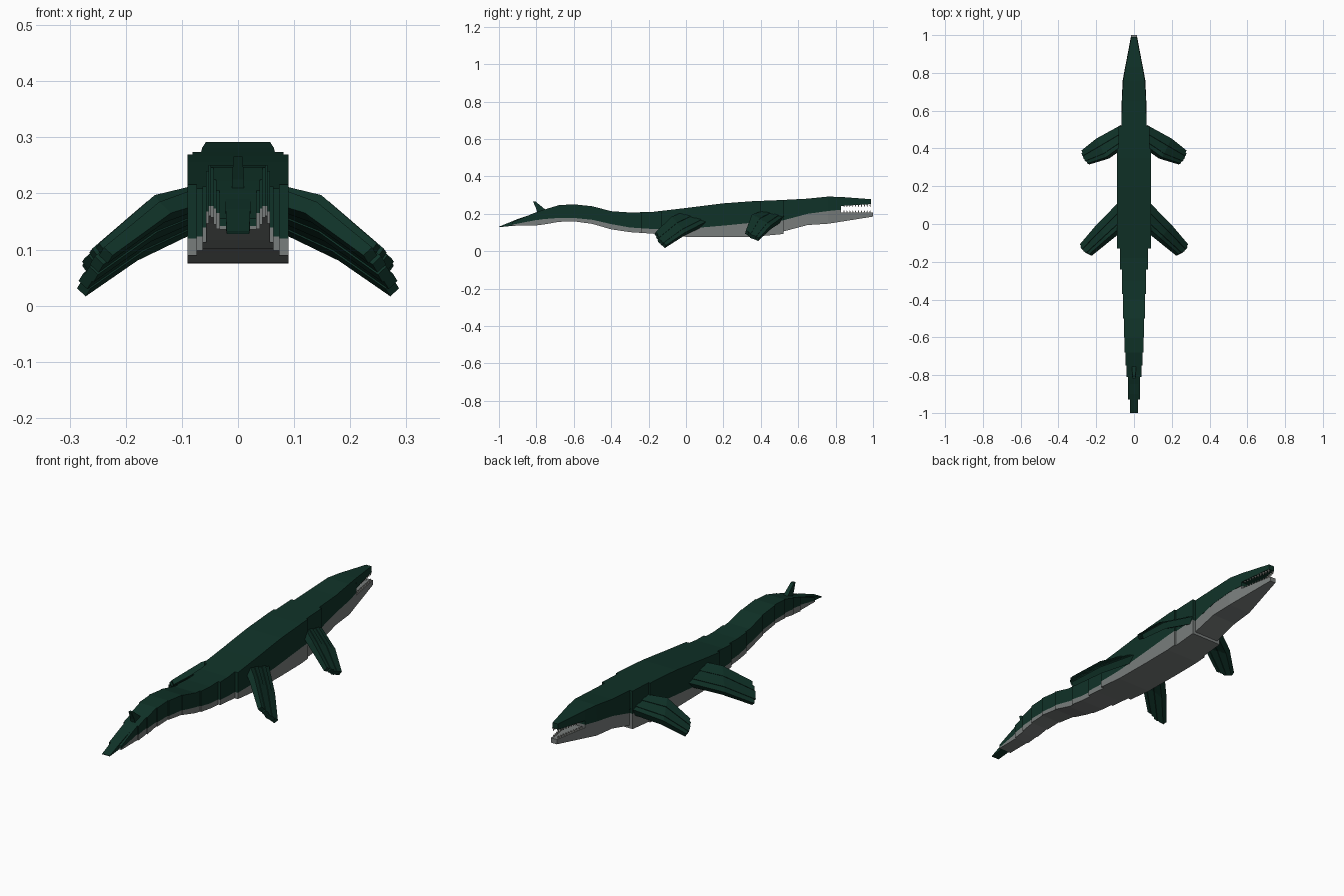
import bpy, bmesh
from mathutils import Vector

cube = bpy.data.objects.get("Cube")
if cube:
    bpy.data.objects.remove(cube)


def material(name, rgb):
    m = bpy.data.materials.new(name)
    m.use_nodes = True
    m.diffuse_color = (*rgb, 1)
    bsdf = m.node_tree.nodes["Principled BSDF"]
    bsdf.inputs["Base Color"].default_value = (*rgb, 1)
    return m


green = material("dark green", (0.005, 0.032, 0.021))
grey = material("belly grey", (0.19, 0.205, 0.2))
pale = material("tooth grey", (0.4, 0.4, 0.37))


def loft(bm, sections):
    """Skin a run of four-cornered sections and cap both ends."""
    rings = [[bm.verts.new(p) for p in s] for s in sections]
    for a, b in zip(rings, rings[1:]):
        for i in range(4):
            j = (i + 1) % 4
            bm.faces.new((a[i], a[j], b[j], b[i]))
    bm.faces.new(rings[0])
    bm.faces.new(rings[-1])


def finish(name, bm, mat):
    bmesh.ops.recalc_face_normals(bm, faces=bm.faces)
    me = bpy.data.meshes.new(name)
    bm.to_mesh(me)
    bm.free()
    me.materials.append(mat)
    ob = bpy.data.objects.new(name, me)
    bpy.context.collection.objects.link(ob)
    return ob


def rect(y, w, low, high, top_w=None):
    t = w if top_w is None else top_w
    return [(-w, y, low), (w, y, low), (t, y, high), (-t, y, high)]


def part(name, sections, mat):
    bm = bmesh.new()
    loft(bm, [rect(*s) for s in sections])
    return finish(name, bm, mat)


def sample(profile, y):
    for (y0, *a), (y1, *b) in zip(profile, profile[1:]):
        if y <= y1:
            t = (y - y0) / (y1 - y0)
            return [p + (q - p) * t for p, q in zip(a, b)]
    return profile[-1][1:]


# Side profile of trunk and tail: y, belly, colour seam, back
PROFILE = [(-0.93, 0.136, 0.142, 0.155), (-0.81, 0.137, 0.165, 0.205),
           (-0.76, 0.143, 0.172, 0.222), (-0.68, 0.157, 0.178, 0.246),
           (-0.6, 0.16, 0.178, 0.251), (-0.5, 0.146, 0.168, 0.24),
           (-0.4, 0.117, 0.145, 0.214), (-0.3, 0.102, 0.127, 0.207),
           (-0.18, 0.094, 0.119, 0.21), (0, 0.077, 0.12, 0.231),
           (0.2, 0.075, 0.137, 0.256), (0.35, 0.076, 0.152, 0.267),
           (0.52, 0.092, 0.165, 0.274)]
# Each ring of the trunk: start y, half width
RINGS = [(-0.93, 0.033), (-0.81, 0.039), (-0.75, 0.044), (-0.68, 0.049),
         (-0.6, 0.053), (-0.5, 0.057), (-0.37, 0.063), (-0.24, 0.074),
         (-0.13, 0.09), (0.4, 0.081), (0.52, 0)]

back, belly = bmesh.new(), bmesh.new()
for (y0, w), (y1, _) in zip(RINGS, RINGS[1:]):
    inner = [p[0] for p in PROFILE if y0 < p[0] < y1]
    upper, lower = [], []
    for y in [y0, *inner, y1]:
        low, seam, high = sample(PROFILE, y)
        upper.append(rect(y, w, seam, high))
        lower.append(rect(y, w, low, seam))
    loft(back, upper)
    loft(belly, lower)
finish("back", back, green)
finish("belly", belly, grey)

# Head
part("skull", [(0.5, 0.066, 0.16, 0.273), (0.65, 0.065, 0.2, 0.281, 0.064),
               (0.76, 0.06, 0.215, 0.292, 0.057), (0.83, 0.047, 0.222, 0.29, 0.045)], green)
part("upper_jaw", [(0.83, 0.047, 0.242, 0.29, 0.045),
                   (0.99, 0.016, 0.252, 0.278, 0.014)], green)
part("jaw_hinge", [(0.5, 0.066, 0.1, 0.16), (0.65, 0.064, 0.14, 0.2),
                   (0.76, 0.059, 0.147, 0.215), (0.83, 0.046, 0.158, 0.222)], grey)
part("lower_jaw", [(0.83, 0.046, 0.158, 0.208), (1.0, 0.015, 0.185, 0.208)], grey)

# Teeth along both jaws
teeth = bmesh.new()
for i in range(10):
    y = 0.845 + i * 0.0155
    x = 0.04 - (y - 0.83) * 0.18
    for side in (-1, 1):
        for base, tip in ((0.206, 0.219), (0.25, 0.236)):
            def ring(z, r):
                return [(side * x + a * r, y + b * r, z)
                        for a, b in ((-1, -1), (1, -1), (1, 1), (-1, 1))]
            loft(teeth, [ring(base, 0.004), ring(tip, 0.001)])
finish("teeth", teeth, pale)

# Tail tip and upright tail fin
part("tail_tip", [(-1.0, 0.02, 0.128, 0.131), (-0.9, 0.022, 0.139, 0.172),
                  (-0.78, 0.022, 0.155, 0.212)], green)
fin = bmesh.new()
loft(fin, [[(s * t, y, z) for s, y in ((-1, a), (1, a), (1, b), (-1, b))]
           for t, a, b, z in ((0.011, -0.79, -0.72, 0.19), (0.011, -0.8, -0.755, 0.225),
                              (0.008, -0.818, -0.805, 0.266))])
finish("tail_fin", fin, green)


# Flippers: overlapping fingers spread between a leading and a trailing edge
def flipper(name, leading, trailing, side, fingers=5):
    bm = bmesh.new()
    lead = [Vector(p) for p in leading]
    trail = [Vector(p) for p in trailing]
    normal = (lead[2] - lead[0]).cross(trail[2] - lead[2]).normalized()
    if normal.z < 0:
        normal = -normal
    for k in range(fingers):
        t0, t1 = k / fingers, (k + 1) / fingers
        reach = (0.96, 1.0, 1.0, 0.97, 0.92)[k]
        lift = normal * 0.003 * (k % 2)
        sections = []
        for i, thick in enumerate((0.017, 0.015, 0.011)):
            edge = []
            for t in (t0, t1):
                p = lead[i].lerp(trail[i], t)
                if i == 2:
                    p = lead[1].lerp(trail[1], t).lerp(p, reach)
                edge.append(p + lift)
            a, b = edge
            n = normal * thick
            sections.append([(side * p.x, p.y, p.z) for p in (a - n, b - n, b + n, a + n)])
        loft(bm, sections)
    finish(name, bm, green)


for side, label in ((1, "left"), (-1, "right")):
    flipper(label + "_front_flipper",
            [(0.06, 0.52, 0.175), (0.19, 0.45, 0.125), (0.275, 0.385, 0.06)],
            [(0.07, 0.4, 0.2), (0.14, 0.35, 0.185), (0.25, 0.315, 0.095)], side)
    flipper(label + "_rear_flipper",
            [(0.07, 0.11, 0.15), (0.19, -0.01, 0.09), (0.283, -0.115, 0.021)],
            [(0.07, -0.03, 0.195), (0.13, -0.08, 0.175), (0.24, -0.172, 0.09)], side)
